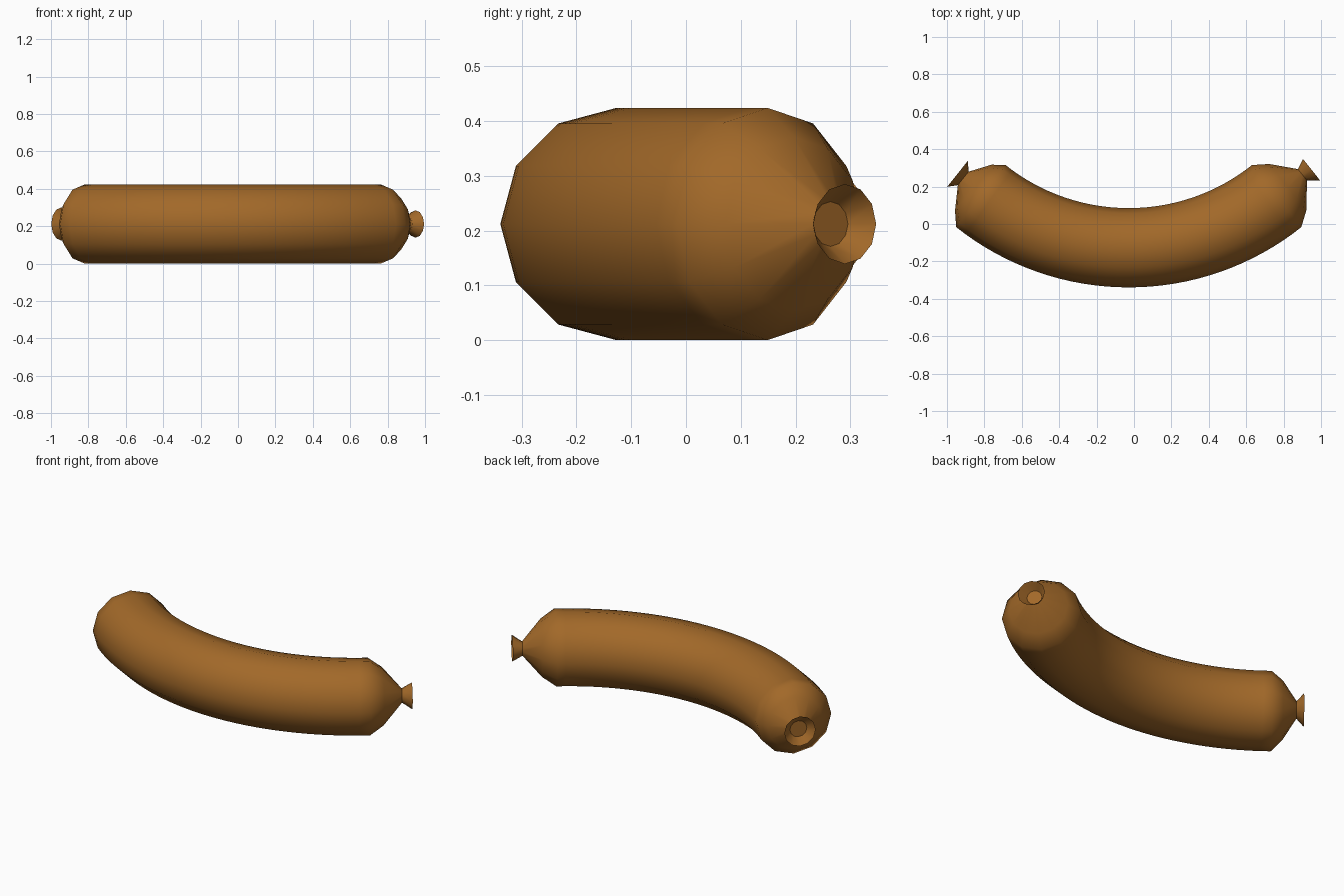
import bpy
import bmesh
import math
from mathutils import Vector

cube = bpy.data.objects.get("Cube")
if cube:
    bpy.data.objects.remove(cube, do_unlink=True)

SIDES = 12
RADIUS = 0.212
BEND = 1.27                       # radius of the curved centreline
HALF_ANGLE = math.radians(38.5)
CENTRE = Vector((-0.028, 1.143, RADIUS))
STEPS = 32

# Tied ends, outward from the tube: (distance, radius, sideways shift)
LEFT_END = [(0.076, 0.159, 0), (0.179, 0.039, -0.003),
            (0.234, 0.073, 0.006), (0.184, 0.041, 0.0)]
RIGHT_END = [(0.06, 0.157, -0.01), (0.133, 0.046, -0.015),
             (0.172, 0.089, -0.016), (0.138, 0.048, -0.015)]


def frame(angle):
    """Centre, tangent and outward direction on the bent centreline."""
    out = Vector((math.sin(angle), -math.cos(angle), 0))
    along = Vector((math.cos(angle), math.sin(angle), 0))
    return CENTRE + out * BEND, along, out


def ring(bm, centre, out, radius):
    up = Vector((0, 0, 1))
    turns = [2 * math.pi * i / SIDES for i in range(SIDES)]
    return [bm.verts.new(centre + (out * math.cos(t) + up * math.sin(t)) * radius)
            for t in turns]


def end_rings(bm, side, profile):
    centre, along, out = frame(side * HALF_ANGLE)
    return [ring(bm, centre + along * side * d + out * shift, out, r)
            for d, r, shift in profile]


skin = bpy.data.materials.new("sausage brown")
skin.use_nodes = True
skin.diffuse_color = (0.36, 0.14, 0.022, 1)
bsdf = next(n for n in skin.node_tree.nodes if n.type == 'BSDF_PRINCIPLED')
bsdf.inputs["Base Color"].default_value = skin.diffuse_color

# Sweep from the cup of one end, along the bent tube, to the cup of the other
bm = bmesh.new()
rings = end_rings(bm, -1, RIGHT_END)[::-1]
for i in range(STEPS + 1):
    centre, along, out = frame(HALF_ANGLE * (2 * i / STEPS - 1))
    rings.append(ring(bm, centre, out, RADIUS))
rings += end_rings(bm, 1, LEFT_END)

for a, b in zip(rings, rings[1:]):
    for i in range(SIDES):
        j = (i + 1) % SIDES
        bm.faces.new((a[i], a[j], b[j], b[i]))
discs = [bm.faces.new(rings[0]), bm.faces.new(rings[-1])]
bmesh.ops.recalc_face_normals(bm, faces=bm.faces[:])

mesh = bpy.data.meshes.new("sausage")
disc_ids = [len(bm.faces) - 2, len(bm.faces) - 1]
bm.to_mesh(mesh)
bm.free()
mesh.materials.append(skin)
sausage = bpy.data.objects.new("sausage", mesh)
bpy.context.collection.objects.link(sausage)

# Smooth skin with crisp rims and flat cup floors
bpy.ops.object.select_all(action='DESELECT')
sausage.select_set(True)
bpy.context.view_layer.objects.active = sausage
bpy.ops.object.shade_smooth_by_angle(angle=math.radians(55))
for k in disc_ids:
    mesh.polygons[k].use_smooth = False
